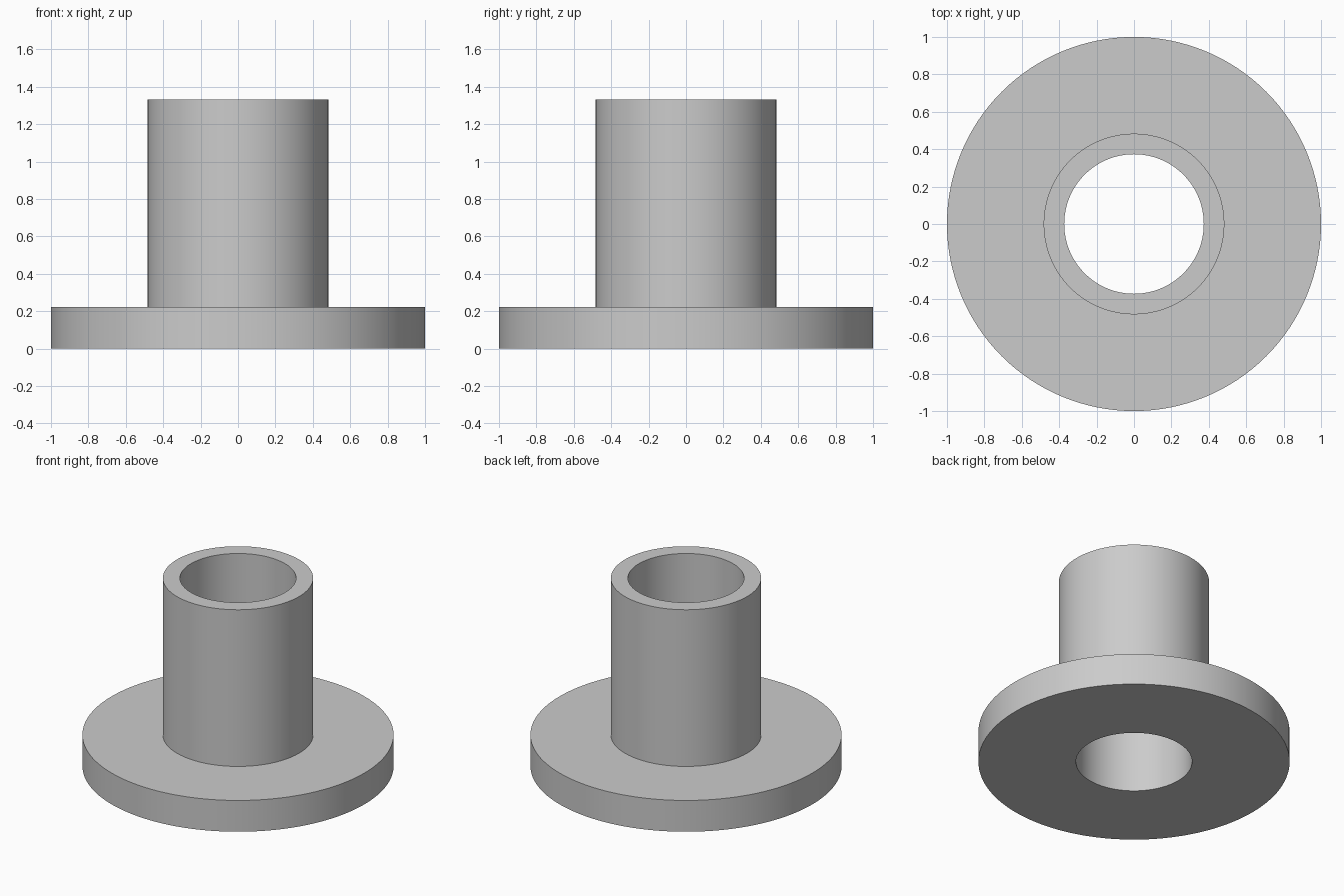
import bpy
import bmesh
import math

cube = bpy.data.objects.get("Cube")
if cube:
    bpy.data.objects.remove(cube, do_unlink=True)

SEGMENTS = 128
FLANGE_R, TUBE_R, BORE_R = 1.0, 0.483, 0.373
FLANGE_H, TOTAL_H = 0.222, 1.333

# Plain grey material
grey = bpy.data.materials.new("light_grey")
grey.use_nodes = True
colour = (0.6, 0.6, 0.6, 1.0)
grey.diffuse_color = colour
grey.node_tree.nodes["Principled BSDF"].inputs["Base Color"].default_value = colour

# Closed cross-section of the flange and tube wall
profile = [
    (BORE_R, 0), (FLANGE_R, 0), (FLANGE_R, FLANGE_H),
    (TUBE_R, FLANGE_H), (TUBE_R, TOTAL_H), (BORE_R, TOTAL_H),
]

# Revolve the section around the z axis
bm = bmesh.new()
verts = [bm.verts.new((r, 0, z)) for r, z in profile]
edges = [bm.edges.new((v, verts[(i + 1) % len(verts)])) for i, v in enumerate(verts)]
bmesh.ops.spin(bm, geom=verts + edges, cent=(0, 0, 0), axis=(0, 0, 1),
               angle=math.tau, steps=SEGMENTS, use_merge=False)
bmesh.ops.remove_doubles(bm, verts=bm.verts[:], dist=0.0001)
bmesh.ops.recalc_face_normals(bm, faces=bm.faces[:])
mesh = bpy.data.meshes.new("flanged_bushing")
bm.to_mesh(mesh)
bm.free()
mesh.materials.append(grey)

bushing = bpy.data.objects.new("flanged_bushing", mesh)
bpy.context.collection.objects.link(bushing)

# Smooth round walls with sharp rims
bpy.ops.object.select_all(action="DESELECT")
bushing.select_set(True)
bpy.context.view_layer.objects.active = bushing
bpy.ops.object.shade_smooth_by_angle(angle=math.radians(30))
